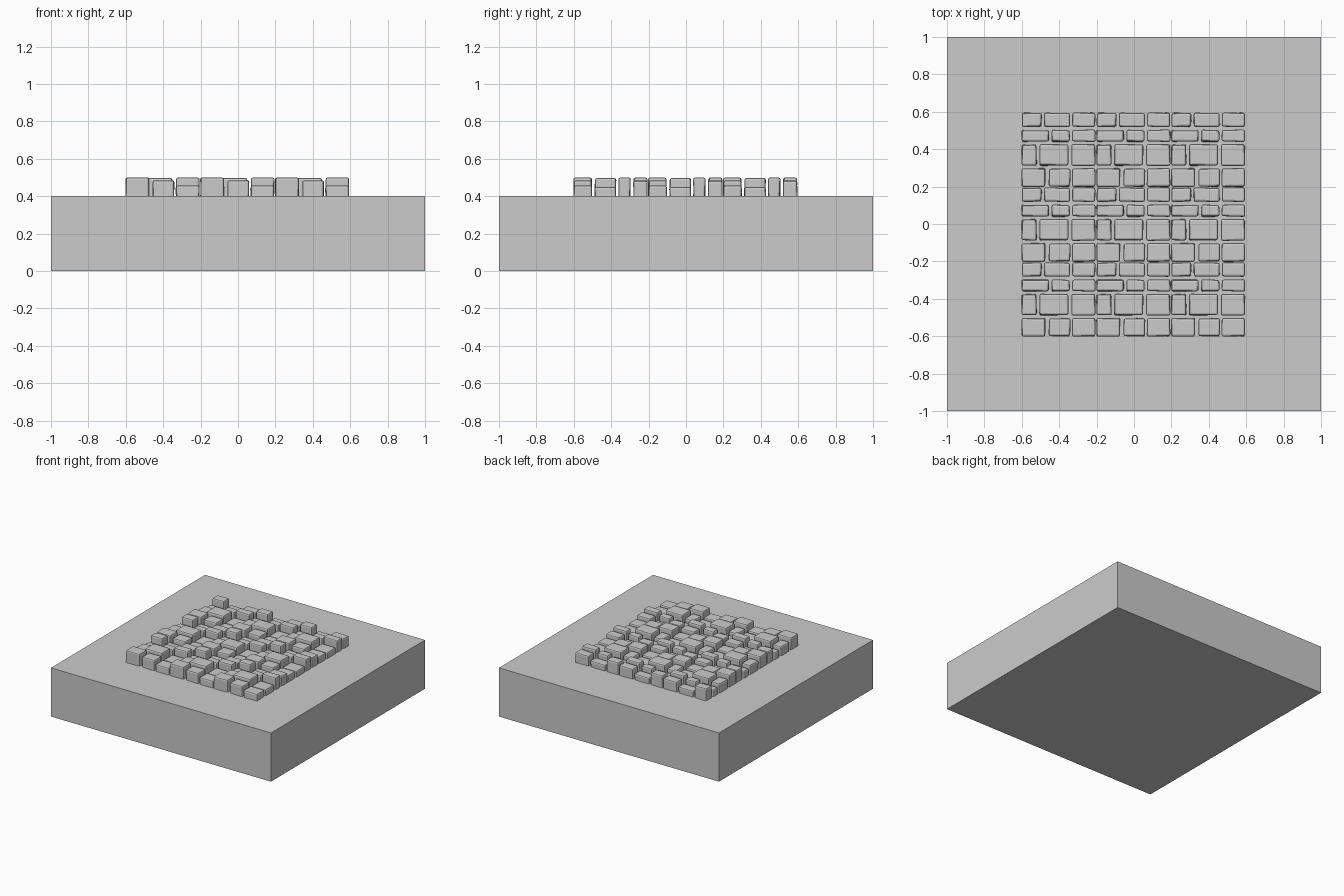
import bpy, bmesh, random

if "Cube" in bpy.data.objects:
    bpy.data.objects.remove(bpy.data.objects["Cube"])

random.seed(4)

stone_grey = bpy.data.materials.new("stone grey")
stone_grey.diffuse_color = (0.6, 0.6, 0.6, 1)
stone_grey.use_nodes = True
stone_grey.node_tree.nodes["Principled BSDF"].inputs["Base Color"].default_value = stone_grey.diffuse_color


def add_object(name, bm):
    mesh = bpy.data.meshes.new(name)
    bm.to_mesh(mesh)
    bm.free()
    mesh.materials.append(stone_grey)
    obj = bpy.data.objects.new(name, mesh)
    bpy.context.collection.objects.link(obj)
    return obj


def add_box(bm, x0, x1, y0, y1, z0, z1, wobble=0.0):
    verts = bmesh.ops.create_cube(bm, size=1)["verts"]
    for v in verts:
        v.co.x = (x0 + x1) / 2 + v.co.x * (x1 - x0)
        v.co.y = (y0 + y1) / 2 + v.co.y * (y1 - y0)
        v.co.z = (z0 + z1) / 2 + v.co.z * (z1 - z0)
        v.co.x += random.uniform(-wobble, wobble)
        v.co.y += random.uniform(-wobble, wobble)


# Square slab
bm = bmesh.new()
add_box(bm, -1, 1, -1, 1, 0, 0.4)
add_object("slab", bm)

# Four courses of three stones: y start, depth, then (x start, x end, top)
TILE = 0.4
COURSES = [
    (0.000, 0.097, [(0.000, 0.128, 0.500), (0.143, 0.260, 0.485), (0.270, 0.393, 0.457)]),
    (0.112, 0.113, [(0.000, 0.080, 0.475), (0.096, 0.250, 0.497), (0.266, 0.393, 0.450)]),
    (0.240, 0.063, [(0.000, 0.145, 0.457), (0.160, 0.257, 0.480), (0.270, 0.393, 0.500)]),
    (0.320, 0.074, [(0.000, 0.105, 0.500), (0.120, 0.257, 0.450), (0.270, 0.393, 0.483)]),
]


# Three by three repeat of the cobble pattern
for row in range(3):
    for number, (y, depth, stones) in enumerate(COURSES):
        bm = bmesh.new()
        for column in range(3):
            random.seed(number + 7)  # the same stones in every repeat
            for x0, x1, top in stones:
                x = -0.6 + TILE * column
                y0 = -0.6 + TILE * row + y
                add_box(bm, x + x0, x + x1, y0, y0 + depth, 0.395, top, 0.003)
        # Worn upper and corner edges, flat underside
        edges = [e for e in bm.edges if max(v.co.z for v in e.verts) > 0.4]
        bmesh.ops.bevel(bm, geom=edges, offset=0.011, segments=2, profile=0.5,
                        affect='EDGES', clamp_overlap=True)
        add_object(f"cobble_course_{row * 4 + number + 1}", bm)
